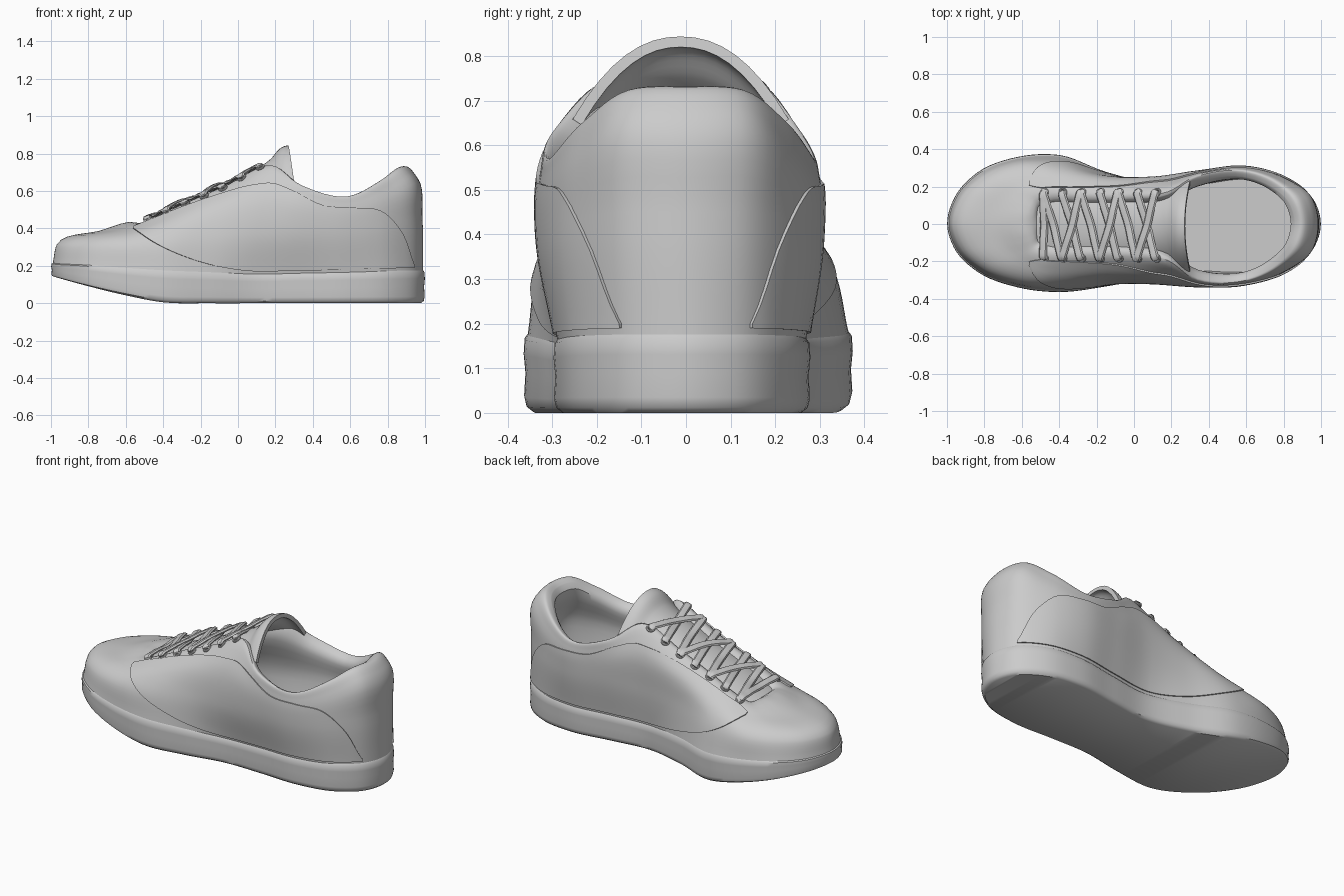
import bpy
from mathutils import Vector
from mathutils.bvhtree import BVHTree

if "Cube" in bpy.data.objects:
    bpy.data.objects.remove(bpy.data.objects["Cube"])


def spline(pts, n, closed=False):
    """Smooth curve through the points, n steps per span, chord-length spaced."""
    k = len(pts)
    pts = [Vector(p) for p in pts]

    def tangent(i):
        if not closed and i == 0:
            return (pts[1] - pts[0]).normalized()
        if not closed and i == k - 1:
            return (pts[-1] - pts[-2]).normalized()
        a, b = pts[i] - pts[i - 1], pts[(i + 1) % k] - pts[i]
        la, lb = max(a.length, 1e-6), max(b.length, 1e-6)
        return (a / la * lb + b / lb * la) / (la + lb)

    out = []
    for i in range(k if closed else k - 1):
        j = (i + 1) % k
        d = (pts[j] - pts[i]).length
        m0, m1 = tangent(i) * d, tangent(j) * d
        for s in range(n):
            t = s / n
            out.append(pts[i] * (2*t**3 - 3*t*t + 1) + m0 * (t**3 - 2*t*t + t)
                       + pts[j] * (3*t*t - 2*t**3) + m1 * (t**3 - t*t))
    if not closed:
        out.append(pts[-1])
    return out


def finish(ob, angle=0.7):
    bpy.ops.object.select_all(action='DESELECT')
    ob.select_set(True)
    bpy.context.view_layer.objects.active = ob
    for m in list(ob.modifiers):
        bpy.ops.object.modifier_apply(modifier=m.name)
    bpy.ops.object.shade_smooth_by_angle(angle=angle)


def grid(name, rows, closed=False, cap=False, thick=0):
    """Skin a list of equal rows; cap fills the last closed row side to side."""
    n = len(rows[0])
    verts = [v for r in rows for v in r]
    faces = [(r*n + i, r*n + (i+1) % n, (r+1)*n + (i+1) % n, (r+1)*n + i)
             for r in range(len(rows) - 1) for i in range(n if closed else n - 1)]
    if cap:
        o = (len(rows) - 1) * n
        faces += [(o, o + 1, o + n - 1), (o + n//2 - 1, o + n//2, o + n//2 + 1)]
        faces += [(o + i, o + i + 1, o + n - i - 1, o + n - i) for i in range(1, n//2 - 1)]
    me = bpy.data.meshes.new(name)
    me.from_pydata(verts, [], faces)
    ob = bpy.data.objects.new(name, me)
    bpy.context.collection.objects.link(ob)
    if thick:
        m = ob.modifiers.new("thickness", 'SOLIDIFY')
        m.thickness, m.offset = thick, 0
    finish(ob)
    return BVHTree.FromPolygons(verts, faces)


def ring(prof):
    """Stations (x, y inner side, y outer side, z) from toe to heel -> closed loop."""
    return ([Vector((x, a, z)) for x, a, b, z in prof]
            + [Vector((x, b, z)) for x, a, b, z in prof[-2:0:-1]])


def inward(p):
    return Vector((min(max(p.x, -.5), .6) - p.x, -p.y, 0)).normalized()


# Upper: four contour loops from the sole line to the collar and throat edge
base = ring([(-.99, 0, 0, .215), (-.945, .15, -.14, .21), (-.83, .27, -.25, .205),
             (-.62, .35, -.33, .19), (-.4, .36, -.355, .175), (-.15, .27, -.325, .165),
             (.1, .215, -.28, .155), (.35, .24, -.28, .16), (.6, .27, -.285, .165),
             (.82, .23, -.235, .172), (.95, .13, -.13, .175), (.99, 0, 0, .175)])
low = ring([(-.968, 0, 0, .315), (-.915, .15, -.14, .315), (-.8, .255, -.24, .315),
            (-.61, .325, -.31, .32), (-.4, .32, -.33, .33), (-.15, .255, -.31, .36),
            (.1, .238, -.315, .38), (.35, .276, -.33, .4), (.6, .302, -.32, .4),
            (.82, .24, -.25, .43), (.95, .135, -.14, .45), (.986, 0, 0, .45)])
high = ring([(-.75, 0, 0, .385), (-.72, .105, -.1, .385), (-.64, .185, -.175, .392),
             (-.53, .235, -.23, .402), (-.35, .235, -.24, .46), (-.1, .22, -.24, .555),
             (.15, .228, -.265, .64), (.34, .272, -.318, .57), (.59, .298, -.315, .53),
             (.8, .235, -.24, .6), (.925, .14, -.14, .67), (.96, 0, 0, .67)])
rim = ring([(-.52, 0, 0, .415), (-.52, .05, -.05, .415), (-.51, .1, -.1, .415),
            (-.46, .125, -.125, .442), (-.28, .13, -.13, .527), (-.05, .135, -.135, .63),
            (.18, .158, -.178, .735), (.34, .255, -.295, .63), (.58, .285, -.305, .57),
            (.77, .215, -.22, .66), (.86, .125, -.125, .725), (.892, 0, 0, .732)])
lip = [p + inward(p) * (.036 if p.x > .25 else .018) - Vector((0, 0, .02)) for p in rim]
lining = [p + inward(p) * .04 for p in low]
floor = [p + inward(p) * .03 + Vector((0, 0, .02)) for p in base]
loops = [spline(r, 6, True) for r in (base, low, high, rim, lip, lining, floor)]
columns = [spline(c, 6) for c in zip(*loops)]
upper = grid("upper", list(zip(*columns)), closed=True, cap=True)


# Sole: follows the upper's edge, with an upturned toe
def sole_loop(out, f):
    pts = []
    for p in base:
        q = p - inward(p) * out
        bottom = .14 * max(0, (-.35 - p.x) / .64) ** 1.3
        q.z = bottom + (p.z - bottom) * f
        pts.append(q)
    return spline(pts, 6, True)


grid("sole", [sole_loop(o, f) for o, f in
              ((-.03, 1.02), (-.002, 1.02), (.007, .95), (.009, .75), (.005, .5),
               (.008, .2), (.003, .07), (-.012, 0))], closed=True, cap=True)

# Side panels: (x, lower edge z, upper edge z), projected on the upper
panel = spline([(-.56, .398, .405), (-.45, .325, .45), (-.3, .255, .51), (-.1, .195, .58),
                (.08, .172, .63), (.18, .172, .64), (.3, .175, .598), (.45, .178, .525),
                (.62, .182, .51), (.76, .185, .495), (.86, .188, .4), (.94, .19, .2)], 5)
for side, name in ((1, "inner_side_panel"), (-1, "outer_side_panel")):
    rows = []
    for x, zb, zt in panel:
        row = []
        for i in range(17):
            z = zb + (zt - zb) * i / 16
            hit, nor, _, _ = upper.ray_cast(Vector((x, side, z)), Vector((0, -side, 0)))
            if hit is None:
                hit, nor, _, _ = upper.find_nearest(Vector((x, side * .24, z)))
            if nor.y * side < 0:
                nor = -nor
            row.append(hit + nor * .002)
        rows.append(row)
    grid(name, rows, thick=.012)

# Tongue: (x, crest z, half width, drop at the sides)
rows = []
for (x, z), (w, d) in zip(
        spline([(-.56, .385), (-.3, .51), (0, .65), (.18, .76), (.25, .828), (.272, .832)], 6),
        spline([(.1, .01), (.15, .03), (.165, .05), (.21, .13), (.228, .17), (.232, .18)], 6)):
    bow = max(0, x) * .1
    rows.append([Vector((x + bow * (v / 8)**2, w * v / 8 - .012, z - d * abs(v / 8)**2.2))
                 for v in range(-8, 9)])
grid("tongue", rows, thick=.024)

# Eyelets in seven pairs
holes = []
for i in range(7):
    pair = []
    for y in (.168, -.182):
        hit, nor, _, _ = upper.ray_cast(Vector((-.48 + .1 * i, y, 2)), Vector((0, 0, -1)))
        nor = nor if nor.z > 0 else -nor
        bpy.ops.mesh.primitive_torus_add(
            major_radius=.02, minor_radius=.006, major_segments=20, minor_segments=8,
            location=hit + nor * .002, rotation=nor.to_track_quat('Z', 'Y').to_euler())
        bpy.context.object.name = "eyelet"
        finish(bpy.context.object)
        pair.append((hit, nor))
    holes.append(pair)


# Laces: flat bands crossing over the tongue from row to row
def lace(a, b, lift):
    (p, n), (q, m) = a, b
    mid = (p + q) / 2
    mid.z = .653 + .45 * mid.x + lift
    ctrl = [p - n * .02, p + n * .01, p.lerp(mid, .35) + n * .014, mid,
            q.lerp(mid, .35) + m * .014, q + m * .01, q - m * .02]
    path = spline(ctrl, 5)
    rows = []
    for i, c in enumerate(path):
        t = (path[min(i + 1, len(path) - 1)] - path[max(i - 1, 0)]).normalized()
        wide = t.cross(Vector((-.41, 0, .91))).normalized()
        up = wide.cross(t)
        rows.append([c + wide * u * .023 + up * v * .01 for u, v in
                     ((1, 0), (.7, .8), (0, 1), (-.7, .8), (-1, 0), (-.7, -.8), (0, -1), (.7, -.8))])
    grid("lace", rows, closed=True)


lace(holes[0][0], holes[0][1], .02)
for i in range(6):
    lace(holes[i][0], holes[i + 1][1], .016)
    if i % 2:
        lace(holes[i][1], holes[i + 1][0], .032)
